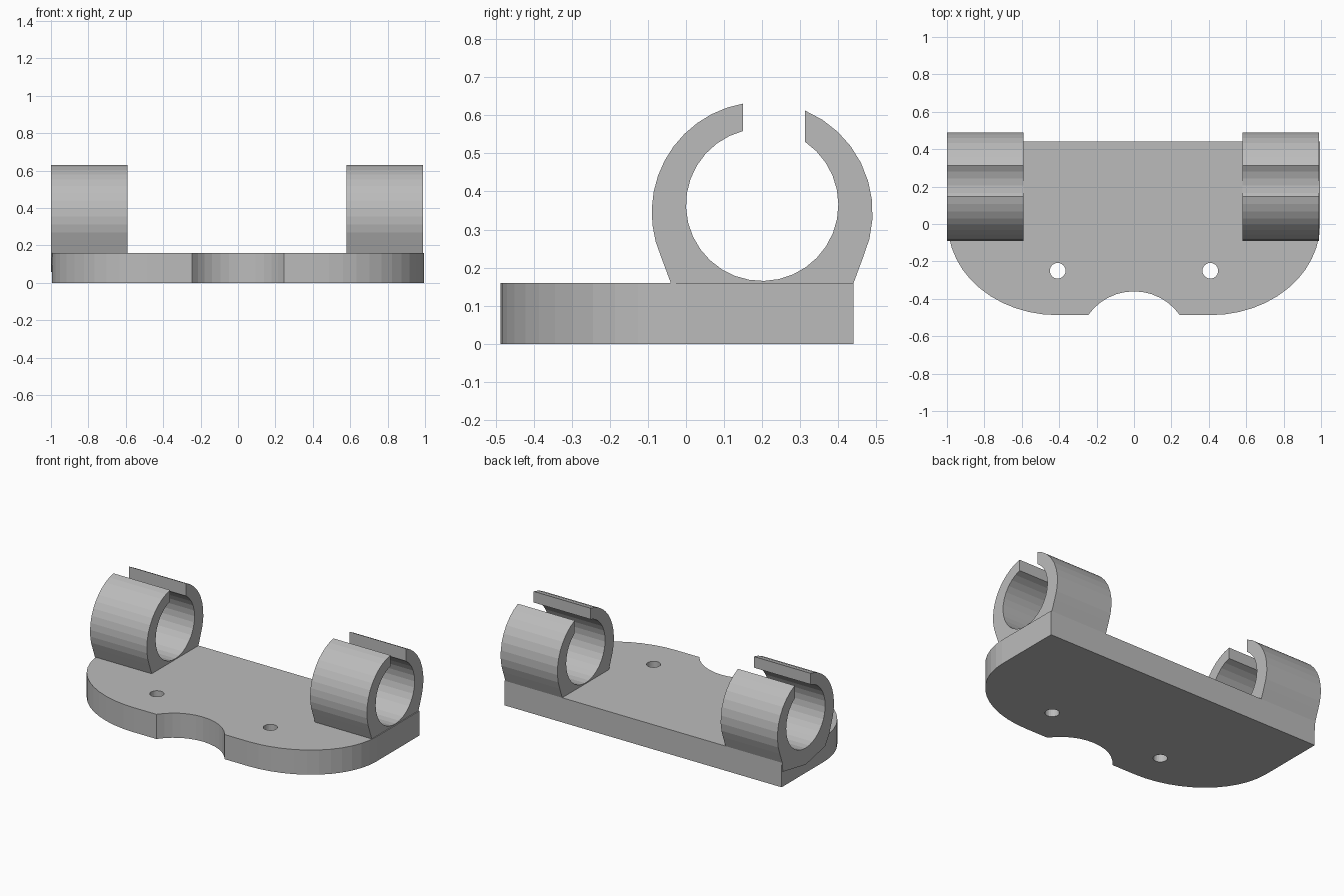
import bpy, bmesh
from math import cos, sin, pi, asin, acos, radians
from mathutils import Matrix

cube = bpy.data.objects.get("Cube")
if cube:
    bpy.data.objects.remove(cube, do_unlink=True)

grey = bpy.data.materials.new("plain grey")
grey.use_nodes = True
GREY = (0.5, 0.5, 0.5, 1)
grey.diffuse_color = GREY
grey.node_tree.nodes["Principled BSDF"].inputs["Base Color"].default_value = GREY


def arc(cx, cy, rx, ry, start, end, steps):
    """Points along an elliptical arc, angles in radians."""
    angles = [start + (end - start) * i / steps for i in range(steps + 1)]
    return [(cx + rx * cos(a), cy + ry * sin(a)) for a in angles]


def extruded(name, outlines, depth, matrix):
    """Solid made from closed outlines (inner ones become holes)."""
    curve = bpy.data.curves.new(name + "_profile", "CURVE")
    curve.dimensions = "2D"
    curve.fill_mode = "BOTH"
    curve.extrude = depth / 2
    for outline in outlines:
        spline = curve.splines.new("POLY")
        spline.points.add(len(outline) - 1)
        for point, (u, v) in zip(spline.points, outline):
            point.co = (u, v, 0, 1)
        spline.use_cyclic_u = True
    helper = bpy.data.objects.new(name + "_profile", curve)
    bpy.context.collection.objects.link(helper)
    bpy.context.view_layer.update()
    mesh = bpy.data.meshes.new_from_object(
        helper.evaluated_get(bpy.context.evaluated_depsgraph_get()))
    bpy.data.objects.remove(helper, do_unlink=True)
    bm = bmesh.new()
    bm.from_mesh(mesh)
    bmesh.ops.remove_doubles(bm, verts=bm.verts, dist=0.0001)
    bmesh.ops.transform(bm, matrix=matrix, verts=bm.verts)
    bmesh.ops.recalc_face_normals(bm, faces=bm.faces)
    for face in bm.faces:
        face.smooth = False
    bm.to_mesh(mesh)
    bm.free()
    mesh.name = name
    mesh.materials.clear()
    mesh.materials.append(grey)
    obj = bpy.data.objects.new(name, mesh)
    bpy.context.collection.objects.link(obj)
    return obj


# Base plate: square back, rounded front corners, scooped front, two screw holes
THICK = 0.16
right_corner = arc(0.41, 0, 0.585, 0.487, 0, -pi / 2, 12)
left_corner = [(-x, y) for x, y in reversed(right_corner)]
half = asin(0.245 / 0.3)
scoop = arc(0, -0.66, 0.3, 0.3, pi / 2 - half, pi / 2 + half, 12)
plate = [(0.995, 0.44)] + right_corner + scoop + left_corner + [(-0.995, 0.44)]
holes = [arc(x, -0.25, 0.042, 0.042, 0, 2 * pi, 24)[:-1] for x in (-0.408, 0.408)]
extruded("base_plate", [plate] + holes, THICK, Matrix.Translation((0, 0, THICK / 2)))

# Open clip: thick C with vertical cut ends and a foot sunk into the plate
CY, OUT_Z, OUT_R, IN_Z, IN_R = 0.2, 0.345, 0.29, 0.365, 0.2
front_gap, back_gap = -0.05, 0.112
low = radians(-24)
foot = [(-0.04, THICK), (0.0, 0.1), (CY, 0.057), (0.434, 0.1), (0.44, THICK)]
outer = (arc(CY, OUT_Z, OUT_R, OUT_R, acos(front_gap / OUT_R), pi - low, 12)
         + foot
         + arc(CY, OUT_Z, OUT_R, OUT_R, low, acos(back_gap / OUT_R), 9))
inner = arc(CY, IN_Z, IN_R, IN_R, acos(back_gap / IN_R),
            acos(front_gap / IN_R) - 2 * pi, 28)
# Profile axes (u, v, depth) map to (y, z, x)
axes = Matrix(((0, 0, 1, 0), (1, 0, 0, 0), (0, 1, 0, 0), (0, 0, 0, 1)))
for name, x in (("right_clip", -0.796), ("left_clip", 0.785)):
    extruded(name, [outer + inner], 0.408, Matrix.Translation((x, 0, 0)) @ axes)
